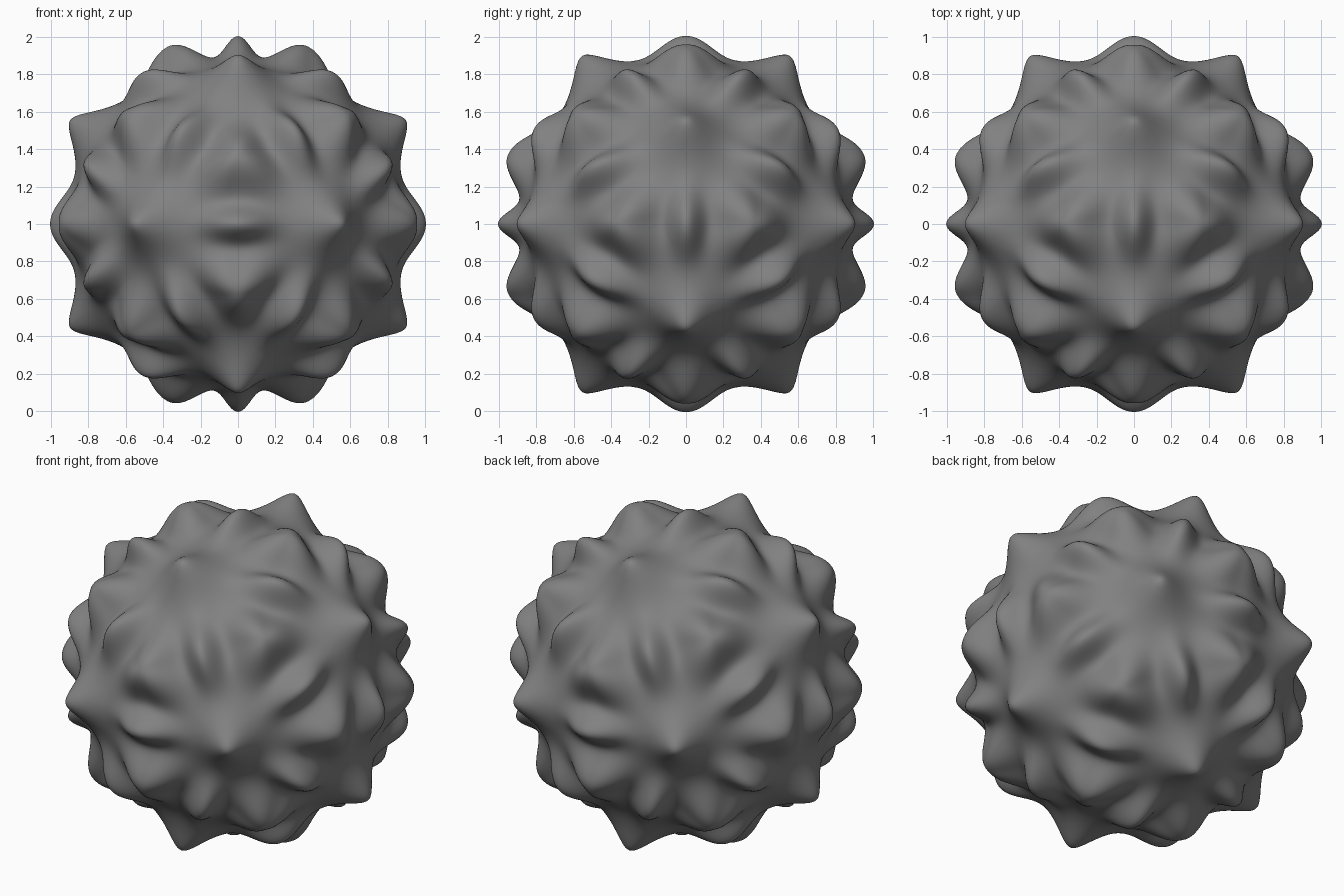
import bpy, bmesh, math
from mathutils import Vector

default = bpy.data.objects.get("Cube")
if default:
    bpy.data.objects.remove(default, do_unlink=True)

BASE = 0.835

# Icosahedron with two-fold axes on x, y and z
g = (1 + math.sqrt(5)) / 2
bm = bmesh.new()
for a in (-1, 1):
    for b in (-g, g):
        for co in ((0, a, b), (b, 0, a), (a, b, 0)):
            bm.verts.new(Vector(co).normalized())
bmesh.ops.convex_hull(bm, input=bm.verts[:])

# Peak directions: corners, faces and edges, with a direction for the long side
corners = [v.co.copy() for v in bm.verts]
faces, ridges = [], []
for f in bm.faces:
    c = f.calc_center_median().normalized()
    p = f.verts[0].co
    faces.append((c, (p - c * p.dot(c)).normalized()))
for e in bm.edges:
    p, q = e.verts[0].co, e.verts[1].co
    axis, along = (p + q).normalized(), (p - q).normalized()
    ridges.append((axis, along, axis.cross(along)))


def angle(cosine):
    return math.degrees(math.acos(max(-1, min(1, cosine))))


def radius(d):
    r = BASE
    # Broad pointed cones at the corners
    for c in corners:
        k = d.dot(c)
        if k > 0.5:
            r += 0.22 * math.exp(-(math.hypot(angle(k), 3) - 3) / 9)
    # Rounded three-lobed knobs on the faces
    for c, e in faces:
        k = d.dot(c)
        if k > 0.7:
            flat = d - c * k
            m = flat.dot(e) / max(flat.length, 1e-6)
            width = 7.9 + 1.1 * (4 * m ** 3 - 3 * m)
            r += 0.171 * math.exp(-0.5 * (angle(k) / width) ** 2)
    # Narrow ridges along the edges
    for axis, along, across in ridges:
        if d.dot(axis) > 0.7:
            u = math.degrees(math.asin(d.dot(along))) / 8
            w = math.degrees(math.asin(d.dot(across))) / 4
            r += 0.148 * math.exp(-0.5 * (u * u + w * w))
    return r


# Fine round ball, then push every point out to its radius
for step in range(6):
    bmesh.ops.subdivide_edges(bm, edges=bm.edges[:], cuts=1, use_grid_fill=True)
    for v in bm.verts:
        v.co.normalize()
for v in bm.verts:
    v.co = v.co * radius(v.co) + Vector((0, 0, 1))
bmesh.ops.recalc_face_normals(bm, faces=bm.faces[:])
for f in bm.faces:
    f.smooth = True

mesh = bpy.data.meshes.new("knobbly_ball")
bm.to_mesh(mesh)
bm.free()
ball = bpy.data.objects.new("knobbly_ball", mesh)
bpy.context.collection.objects.link(ball)

# Plain grey
grey = bpy.data.materials.new("grey")
grey.use_nodes = True
colour = (0.22, 0.22, 0.22, 1)
grey.diffuse_color = colour
grey.node_tree.nodes["Principled BSDF"].inputs["Base Color"].default_value = colour
mesh.materials.append(grey)
